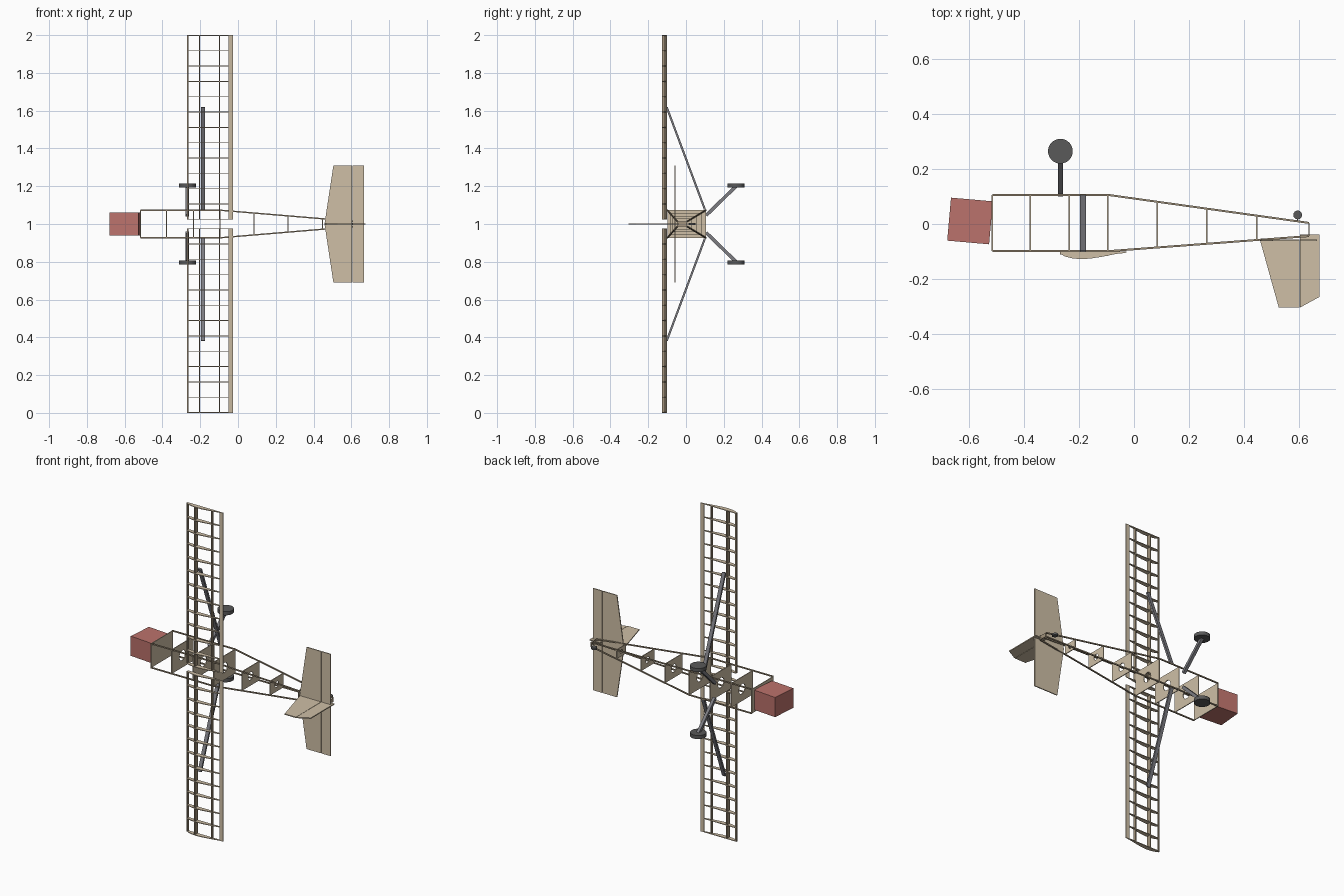
import bpy, bmesh, math
from mathutils import Vector, Matrix

if "Cube" in bpy.data.objects:
    bpy.data.objects.remove(bpy.data.objects["Cube"])


def material(name, rgb):
    m = bpy.data.materials.new(name)
    m.diffuse_color = (*rgb, 1)
    m.use_nodes = True
    m.node_tree.nodes["Principled BSDF"].inputs["Base Color"].default_value = m.diffuse_color
    return m


WOOD = material("balsa", (0.62, 0.52, 0.38))
STICK = material("spruce", (0.36, 0.29, 0.2))
METAL = material("metal", (0.2, 0.2, 0.22))
RUBBER = material("rubber", (0.1, 0.1, 0.1))
RED = material("red", (0.5, 0.17, 0.15))


def finish(name, bm, mat):
    bmesh.ops.recalc_face_normals(bm, faces=bm.faces)
    me = bpy.data.meshes.new(name)
    bm.to_mesh(me)
    bm.free()
    ob = bpy.data.objects.new(name, me)
    bpy.context.collection.objects.link(ob)
    me.materials.append(mat)
    return ob


def prism(name, pts, t, mat, place):
    """Extrude a 2D outline by thickness t; place(u, v, w) gives the 3D point."""
    bm = bmesh.new()
    lo, hi = [[bm.verts.new(place(u, v, w)) for u, v in pts] for w in (-t / 2, t / 2)]
    bm.faces.new(lo)
    bm.faces.new(hi)
    for i in range(len(pts)):
        j = (i + 1) % len(pts)
        bm.faces.new((lo[i], lo[j], hi[j], hi[i]))
    return finish(name, bm, mat)


def beam(name, a, b, w, t, mat, side=(1, 0, 0)):
    """Rectangular bar from a to b, w wide along side and t thick."""
    a, b = Vector(a), Vector(b)
    d = (b - a).normalized()
    u = Vector(side)
    u = (u - d * u.dot(d)).normalized()
    n = d.cross(u)
    rect = [(-w / 2, -t / 2), (w / 2, -t / 2), (w / 2, t / 2), (-w / 2, t / 2)]
    mid, L = (a + b) / 2, (b - a).length
    return prism(name, rect, L, mat, lambda p, q, s: mid + u * p + n * q + d * s)


def rod(name, a, b, r, mat, seg=24):
    a, b = Vector(a), Vector(b)
    bm = bmesh.new()
    rot = (b - a).to_track_quat('Z', 'Y').to_matrix().to_4x4()
    bmesh.ops.create_cone(bm, cap_ends=True, segments=seg, radius1=r, radius2=r,
                          depth=(b - a).length, matrix=Matrix.Translation((a + b) / 2) @ rot)
    return finish(name, bm, mat)


# fuselage section at x: bottom y, top y (up is -y), half width
X0, XB, XT = -0.516, -0.095, 0.637


def section(x):
    k = max(0, (x - XB) / (XT - XB))
    return 0.106 - 0.102 * k, -0.099 + 0.055 * k, 0.073 - 0.061 * k


# formers with a round lightening hole
def former(name, x, hole):
    y1, y0, hw = section(x)
    cy, hy = (y0 + y1) / 2, (y1 - y0) / 2
    bm = bmesh.new()
    n, t, r = 24, 0.0025, 0.36 * min(hy, hw) * (1.15 if hole else 0.01)
    rings = []
    for sx, outer in ((-t, 1), (t, 1), (t, 0), (-t, 0)):
        ring = []
        for i in range(n):
            c, s = math.cos(2 * math.pi * i / n), math.sin(2 * math.pi * i / n)
            m = max(abs(c), abs(s))
            u, v = (c / m * hy, s / m * hw) if outer else (c * r, s * r)
            ring.append(bm.verts.new((x + sx, cy + u, 1 + v)))
        rings.append(ring)
    for k in range(4):
        p, q = rings[k], rings[(k + 1) % 4]
        for i in range(n):
            j = (i + 1) % n
            bm.faces.new((p[i], p[j], q[j], q[i]))
    return finish(name, bm, WOOD)


for i, x in enumerate((X0, -0.378, -0.236, XB, 0.085, 0.265, 0.447)):
    former(f"former_{i}", x, i > 0)

# four longerons, straight then tapering to the tail post
for s in (-1, 1):
    for k, label in ((0, "lower"), (1, "upper")):
        pts = [(x, section(x)[k], 1 + s * section(x)[2]) for x in (X0, XB, XT)]
        for i in range(2):
            beam(f"{label}_longeron", pts[i], pts[i + 1], 0.007, 0.007, STICK, (0, 0, 1))
beam("tail_post", (XT, 0.004, 1), (XT, -0.044, 1), 0.004, 0.024, STICK)

# engine block, tilted slightly down
bm = bmesh.new()
bmesh.ops.create_cube(bm, size=1, matrix=Matrix.Translation((-0.597, 0.011, 1))
                      @ Matrix.Rotation(math.radians(-5), 4, 'Z')
                      @ Matrix.Diagonal((0.153, 0.157, 0.12, 1)))
finish("engine_block", bm, RED)

# wings: ribs, spars, leading and trailing edges
RIB = [(-0.268, -0.102), (-0.266, -0.110), (-0.252, -0.118), (-0.225, -0.125), (-0.195, -0.128),
       (-0.16, -0.126), (-0.115, -0.119), (-0.07, -0.110), (-0.03, -0.103), (-0.03, -0.1),
       (-0.12, -0.1), (-0.262, -0.1)]
EDGE = [(-0.05, -0.1), (-0.027, -0.1), (-0.027, -0.104), (-0.05, -0.108)]
ROOT, N = 0.025, 12
for s in (-1, 1):
    for i in range(N + 1):
        z = 1 + s * (ROOT + (0.998 - ROOT) * i / N)
        prism("wing_rib", RIB, 0.004, WOOD, lambda u, v, w: (u, v, z + w))
    a, b = 1 + s * ROOT, 1 + s
    for name, x, y, w, h in (("leading_edge", -0.265, -0.106, 0.008, 0.011),
                             ("main_spar", -0.204, -0.1135, 0.006, 0.027),
                             ("rear_spar", -0.098, -0.108, 0.006, 0.016)):
        beam(name, (x, y, a), (x, y, b), w, h, STICK)
    prism("trailing_edge", EDGE, 1 - ROOT, WOOD, lambda u, v, w: (u, v, (a + b) / 2 + w))

    # wing strut, undercarriage leg and wheel
    beam("wing_strut", (-0.186, 0.1, 1 + s * 0.077), (-0.186, -0.102, 1 + s * 0.618),
         0.022, 0.011, METAL)
    beam("gear_leg", (-0.268, 0.106, 1 + s * 0.045), (-0.268, 0.265, 1 + s * 0.2),
         0.018, 0.018, METAL)
    rod("wheel", (-0.268, 0.265, 1 + s * 0.193), (-0.268, 0.265, 1 + s * 0.215), 0.045, RUBBER, 32)

# tail surfaces
H = 0.31
flat = lambda u, v, w: (u, -0.059 + w, 1 + v)
prism("tailplane", [(0.458, 0), (0.505, H), (0.603, H), (0.603, -H), (0.505, -H)], 0.006, WOOD, flat)
prism("elevator", [(0.605, H), (0.667, H), (0.667, -H), (0.605, -H)], 0.006, WOOD, flat)
upright = lambda u, v, w: (u, v, 1 + w)
prism("fin", [(0.458, -0.056), (0.527, -0.304), (0.603, -0.304), (0.603, -0.056)], 0.006, WOOD, upright)
prism("rudder", [(0.605, -0.304), (0.676, -0.265), (0.676, -0.038), (0.605, -0.038)], 0.006, WOOD, upright)

# tail wheel
rod("tail_wheel", (0.596, 0.033, 0.994), (0.596, 0.033, 1.006), 0.016, RUBBER)
beam("tail_wheel_leg", (0.596, 0.033, 1), (0.596, 0.008, 1), 0.004, 0.004, METAL)
